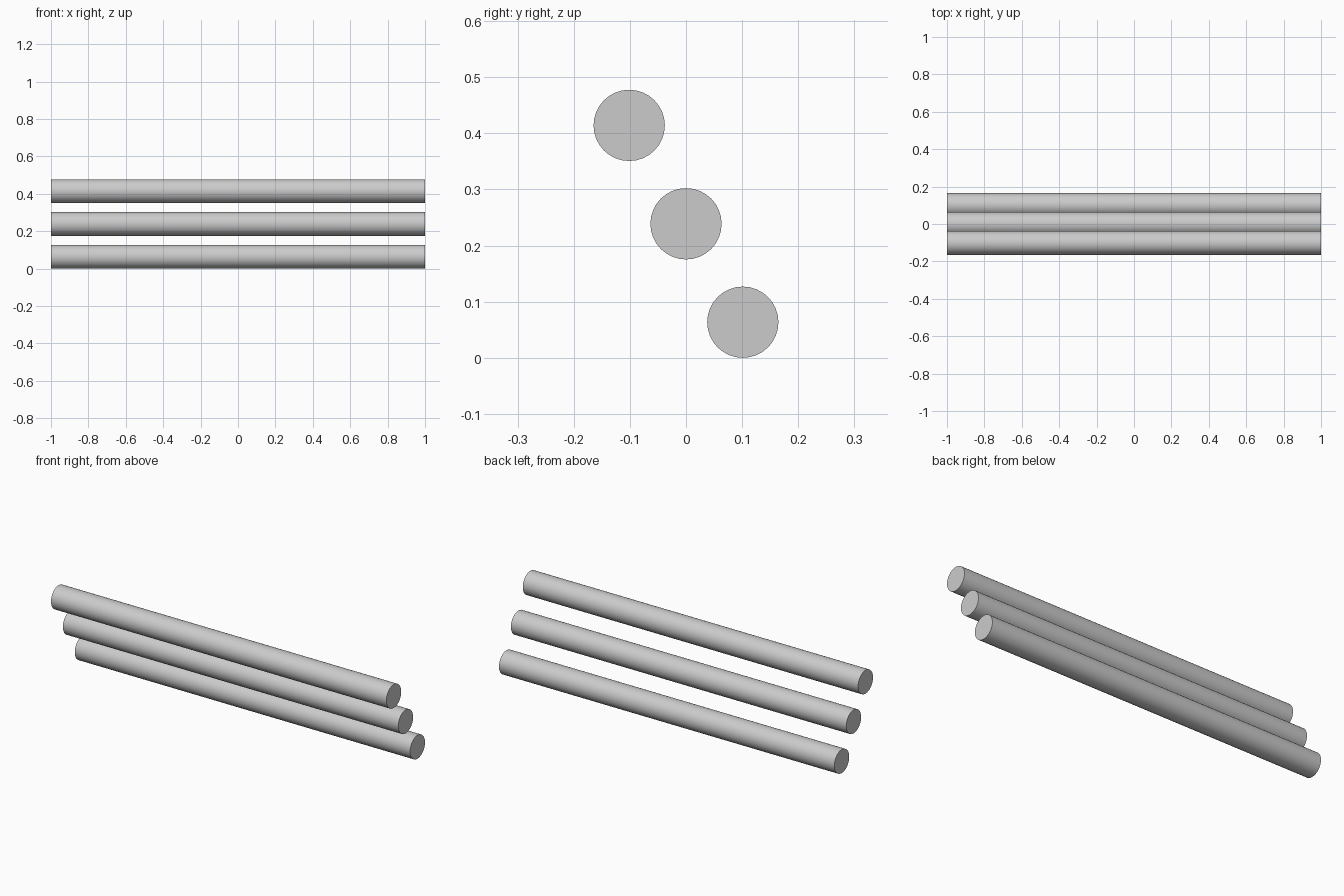
import bpy
import math

if "Cube" in bpy.data.objects:
    bpy.data.objects.remove(bpy.data.objects["Cube"])

RADIUS = 0.0635
LENGTH = 2.0
SPACING = 0.2025
TILT = math.radians(60)  # slope of the row of bars


def bar(name, y, z):
    """Smooth round bar lying along x."""
    bpy.ops.mesh.primitive_cylinder_add(
        vertices=32, radius=RADIUS, depth=LENGTH,
        location=(0, y, z), rotation=(0, math.pi / 2, 0))
    obj = bpy.context.object
    obj.name = name
    bpy.ops.object.shade_smooth_by_angle(angle=math.radians(30))


# Three parallel bars stepping up and towards the front
for i, name in enumerate(("lower_bar", "middle_bar", "upper_bar")):
    y = (1 - i) * SPACING * math.cos(TILT)
    z = RADIUS + i * SPACING * math.sin(TILT)
    bar(name, y, z)
